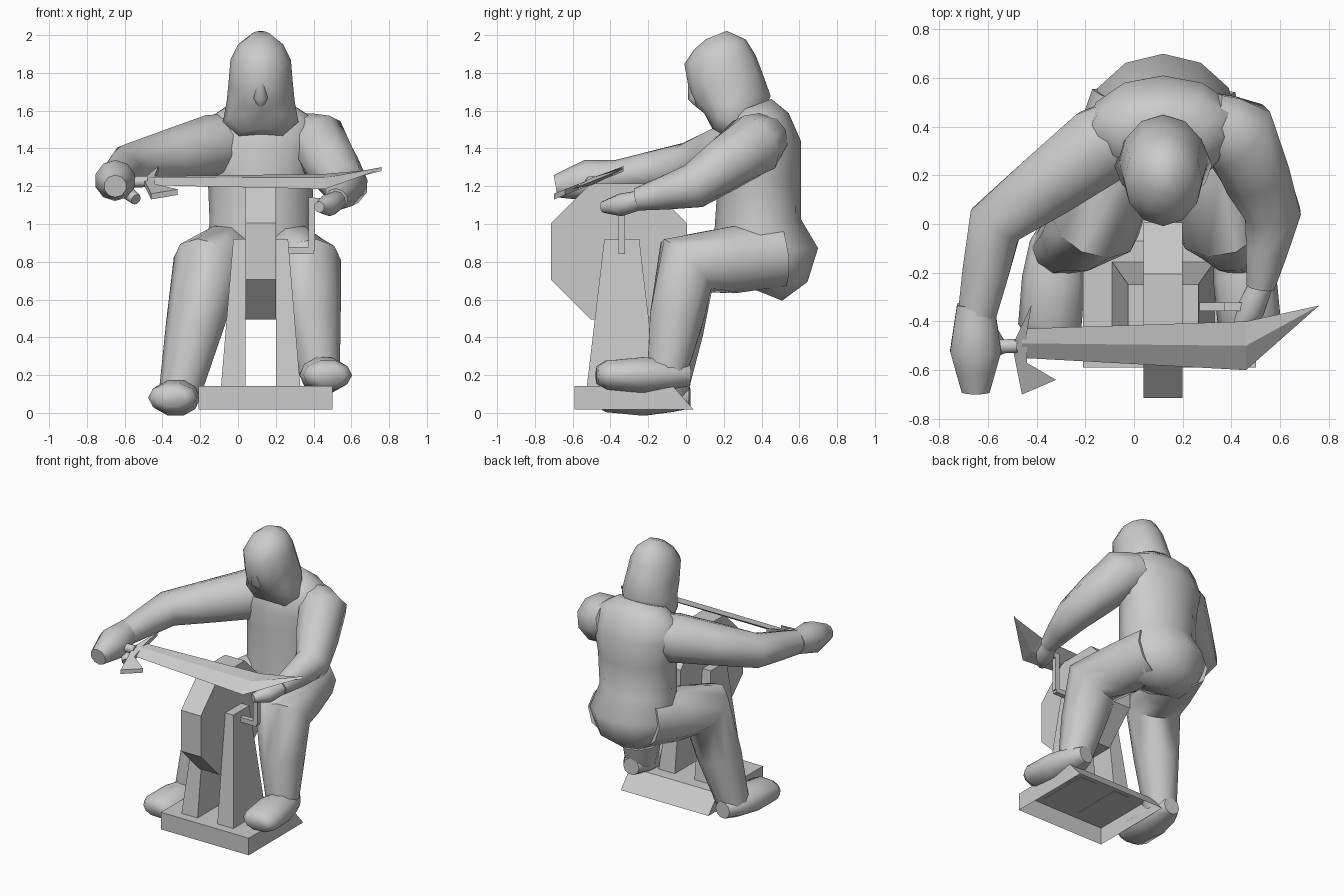
import bpy, bmesh, math
from mathutils import Matrix, Vector

cube = bpy.data.objects.get("Cube")
if cube:
    bpy.data.objects.remove(cube)

AXIS_X, AXIS_Z = Vector((1, 0, 0)), Vector((0, 0, 1))
MIDDLE = .12  # shared centre of the body and the wheel

grey = bpy.data.materials.new("plain grey")
grey.use_nodes = True
grey.diffuse_color = (.6, .6, .6, 1)
shader = next(node for node in grey.node_tree.nodes if node.type == "BSDF_PRINCIPLED")
shader.inputs["Base Color"].default_value = grey.diffuse_color


def finish(name, bm, smooth=False):
    """Turn a bmesh into a named grey object."""
    bmesh.ops.recalc_face_normals(bm, faces=bm.faces)
    mesh = bpy.data.meshes.new(name)
    bm.to_mesh(mesh)
    bm.free()
    mesh.materials.append(grey)
    obj = bpy.data.objects.new(name, mesh)
    bpy.context.collection.objects.link(obj)
    if smooth:
        bpy.ops.object.select_all(action="DESELECT")
        obj.select_set(True)
        bpy.context.view_layer.objects.active = obj
        bpy.ops.object.shade_smooth_by_angle(angle=math.radians(60))


def bridge(bm, rings):
    """Skin neighbouring rings of vertices and cap both ends."""
    for low, high in zip(rings, rings[1:]):
        for i in range(len(low)):
            bm.faces.new((low[i - 1], low[i], high[i], high[i - 1]))
    bm.faces.new(rings[0])
    bm.faces.new(rings[-1])


def loft(name, points, radii, ref, sides=10):
    """Oval tube; each radius pair runs along ref and across it."""
    bm = bmesh.new()
    points = [Vector(p) for p in points]
    last = len(points) - 1
    rings = []
    for k, (point, (along, across)) in enumerate(zip(points, radii)):
        ahead = points[min(k + 1, last)] - points[min(k, last - 1)]
        behind = points[max(k, 1)] - points[max(k - 1, 0)]
        tangent = (ahead.normalized() + behind.normalized()).normalized()
        u = (ref - tangent * ref.dot(tangent)).normalized() * along
        v = tangent.cross(u).normalized() * across
        angles = [math.tau * i / sides for i in range(sides)]
        rings.append([bm.verts.new(point + u * math.cos(a) + v * math.sin(a)) for a in angles])
    bridge(bm, rings)
    finish(name, bm, smooth=True)


def limb(name, joints, radii, ref):
    """Round tapering limb with an extra ring halfway along each bone."""
    joints = [Vector(j) for j in joints]
    points, sizes = joints[:1], radii[:1]
    for i in range(1, len(joints)):
        points += [joints[i - 1].lerp(joints[i], .5), joints[i]]
        sizes += [(radii[i - 1] + radii[i]) / 2, radii[i]]
    loft(name, points, [(r, r) for r in sizes], ref)


def box(centre, size):
    """Bmesh block for further shaping."""
    bm = bmesh.new()
    bmesh.ops.create_cube(bm, size=1, matrix=Matrix.LocRotScale(Vector(centre), None, Vector(size)))
    return bm


# Hollow base with a back that slopes out to the ground
bm = box((.145, -.275, .08), (.71, .63, .125))
for vert in bm.verts:
    if vert.co.y > 0 and vert.co.z > .1:
        vert.co.y -= .11
bmesh.ops.delete(bm, geom=[f for f in bm.faces if f.normal.z < -.9], context="FACES_ONLY")
finish("grinder_base", bm)

# Posts, upright towards the wheel and tapered on the other sides
for name, side in (("left_post", 1), ("right_post", -1)):
    bm = box((MIDDLE + side * .145, -.34, .53), (.13, .37, .78))
    for vert in bm.verts:
        if vert.co.z > .5:
            vert.co.y = -.34 + (vert.co.y + .34) / 2
            if abs(vert.co.x - MIDDLE) > .15:
                vert.co.x -= side * .065
    finish(name, bm)

# Octagonal wheel
bm = bmesh.new()
turn = Matrix.Rotation(math.pi / 2, 4, "Y") @ Matrix.Rotation(math.pi / 8, 4, "Z")
bmesh.ops.create_cone(bm, cap_ends=True, segments=8, radius1=.39, radius2=.39, depth=.16,
                      matrix=Matrix.Translation((MIDDLE, -.355, .855)) @ turn)
finish("grinding_wheel", bm)

# Crank made of square bars
ROD = .035
for name, x, z, length, height in (("crank_axle", .3, .86, .2, ROD), ("crank_arm", .39, 1, ROD, .28),
                                   ("crank_handle", .44, 1.12, .12, ROD)):
    finish(name, box((x, -.34, z), (length, ROD, height)))


# Sword, lying in one sloping plane
def on_plane(x, y, lift=0):
    return x, y, 1.225 + .4 * (y + .5) + lift


bm = bmesh.new()
rings = []
for x, back, front in ((-.46, -.43, -.55), (.46, -.4, -.6)):
    ridge = (back + front) / 2
    rings.append([bm.verts.new(on_plane(x, y, lift)) for y, lift in
                  ((back, 0), (ridge, .02), (front, 0), (ridge, -.02))])
rings.append([bm.verts.new(on_plane(.76, -.335, lift)) for lift in (0, .01, 0, -.01)])
bridge(bm, rings)
bmesh.ops.remove_doubles(bm, verts=bm.verts, dist=.001)
finish("sword_blade", bm)

outline = [(-.42, -.33), (-.44, -.45), (-.44, -.57), (-.32, -.64), (-.46, -.7), (-.5, -.5)]
bm = bmesh.new()
bridge(bm, [[bm.verts.new(on_plane(x, y, lift)) for x, y in outline] for lift in (-.015, .015)])
finish("sword_guard", bm)
limb("sword_grip", [on_plane(-.7, -.51), on_plane(-.48, -.5)], [.03, .03], AXIS_Z)


# Torso and hooded head, as stacked ovals: depth position, height, half width, half depth
def stack(name, rows):
    loft(name, [(MIDDLE, y, z) for y, z, wide, deep in rows],
         [(wide, deep) for y, z, wide, deep in rows], AXIS_X, sides=12)


stack("torso", [(.37, .65, .18, .15), (.41, .75, .28, .24), (.42, .85, .31, .28), (.38, 1, .27, .23),
                (.39, 1.25, .28, .22), (.39, 1.42, .32, .22), (.37, 1.54, .31, .18),
                (.34, 1.62, .18, .12)])
stack("hood", [(.2, 1.47, .12, .07), (.24, 1.54, .2, .15), (.25, 1.65, .18, .2), (.21, 1.75, .17, .2),
               (.18, 1.87, .16, .19), (.18, 1.95, .12, .14), (.16, 2, .05, .06)])
stack("nose", [(.03, 1.8, .02, .02), (.05, 1.67, .04, .04), (.07, 1.63, .02, .02)])

# Arms and fists
limb("left_arm", [(.3, .42, 1.46), (.43, .36, 1.42), (.57, .04, 1.2), (.52, -.26, 1.13)],
     [.13, .17, .12, .06], AXIS_Z)
limb("right_arm", [(0, .4, 1.45), (-.14, .32, 1.41), (-.57, 0, 1.31), (-.65, -.4, 1.25)],
     [.14, .17, .12, .08], AXIS_Z)
limb("left_fist", [(.53, -.23, 1.13), (.48, -.35, 1.1), (.43, -.44, 1.09)], [.05, .06, .03], AXIS_Z)
limb("right_fist", [(-.65, -.33, 1.26), (-.65, -.52, 1.23), (-.65, -.69, 1.2)], [.08, .11, .06], AXIS_Z)
limb("right_thumb", [(-.6, -.44, 1.18), (-.54, -.52, 1.13)], [.04, .03], AXIS_Z)

# Legs and feet, the left one resting on the base
for side, hip, knee, ankle, toe, floor in (("left", .24, .36, .43, .48, .12),
                                           ("right", 0, -.16, -.31, -.35, 0)):
    limb(side + "_leg", [(hip, .5, .84), (knee, 0, .78), (ankle, -.1, floor + .1)],
         [.18, .19, .11], AXIS_X)
    heel, tip = Vector((ankle, .02, floor + .08)), Vector((toe, -.47, floor + .08))
    loft(side + "_foot", [heel.lerp(tip, t) for t in (0, .2, .5, .9, 1)],
         [(.06, .06), (.11, .08), (.13, .1), (.13, .08), (.09, .05)], AXIS_X)
